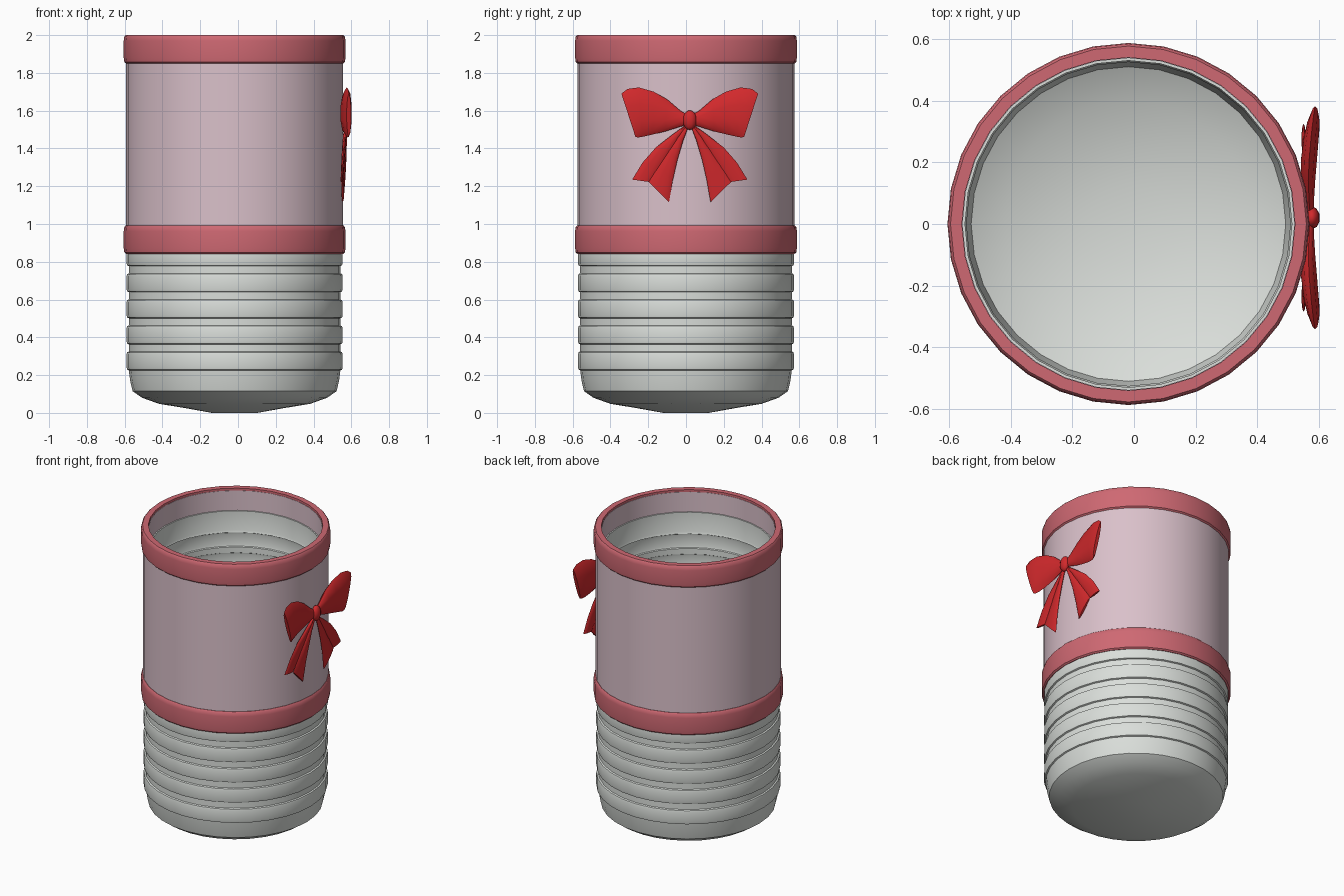
import bpy, bmesh, math

if "Cube" in bpy.data.objects:
    bpy.data.objects.remove(bpy.data.objects["Cube"])

CX = -0.018      # axis of the cup
BOW_Y = 0.02     # mirror line of the bow
SEG = 32


def material(name, rgb):
    m = bpy.data.materials.new(name)
    m.diffuse_color = (*rgb, 1)
    m.use_nodes = True
    m.node_tree.nodes["Principled BSDF"].inputs["Base Color"].default_value = m.diffuse_color
    return m


GREY = material("pale grey", (0.70, 0.73, 0.70))
PINK = material("pale pink", (0.70, 0.53, 0.59))
ROSE = material("rose", (0.62, 0.14, 0.17))
RED = material("red", (0.64, 0.022, 0.025))


def finish(name, bm, mat, angle=40):
    bmesh.ops.recalc_face_normals(bm, faces=bm.faces)
    me = bpy.data.meshes.new(name)
    bm.to_mesh(me)
    bm.free()
    me.materials.append(mat)
    ob = bpy.data.objects.new(name, me)
    bpy.context.collection.objects.link(ob)
    bpy.ops.object.select_all(action='DESELECT')
    ob.select_set(True)
    bpy.context.view_layer.objects.active = ob
    bpy.ops.object.shade_smooth_by_angle(angle=math.radians(angle))
    return ob


def lathe(name, profile, mat, closed=False, angle=40):
    """Spin a list of (radius, z) around the cup axis."""
    bm = bmesh.new()
    rings = []
    for r, z in profile:
        if r == 0:
            rings.append([bm.verts.new((CX, 0, z))] * SEG)
        else:
            rings.append([bm.verts.new((CX + r * math.cos(2 * math.pi * i / SEG),
                                        r * math.sin(2 * math.pi * i / SEG), z))
                          for i in range(SEG)])
    pairs = list(zip(rings, rings[1:]))
    if closed:
        pairs.append((rings[-1], rings[0]))
    for a, b in pairs:
        for i in range(SEG):
            j = (i + 1) % SEG
            bm.faces.new(list(dict.fromkeys((a[i], a[j], b[j], b[i]))))
    return finish(name, bm, mat, angle)


def ribs(count, r_out, r_in, z0=0.225, pitch=0.138, height=0.1):
    """Rounded ribs separated by narrow grooves."""
    pts = []
    for k in range(count):
        z = z0 + k * pitch
        pts += [(r_in, z), (r_out - 0.003, z + 0.004), (r_out, z + 0.016),
                (r_out, z + height - 0.016), (r_out - 0.003, z + height - 0.004),
                (r_in, z + height)]
    return pts


# Cup: domed base, ribbed outside, ribbed hollow inside
outer = [(0, 0), (0.12, 0.0), (0.26, 0.025), (0.40, 0.048), (0.49, 0.08), (0.54, 0.115),
         (0.553, 0.17), (0.56, 0.225)] + ribs(5, 0.572, 0.56)[1:]
inner = [(0, 0.03), (0.13, 0.03), (0.40, 0.08), (0.51, 0.14), (0.525, 0.225)]
inner += ribs(11, 0.535, 0.525)[1:] + [(0.53, 1.72), (0.53, 1.85)]
lathe("ribbed_cup", outer + [(0.56, 1.85)] + inner[::-1], GREY, angle=30)

# Sleeve around the upper cup
lathe("sleeve", [(0.575, 0.86), (0.575, 1.985), (0.538, 1.985), (0.538, 0.86)], PINK, closed=True)

# Two trim bands
for name, z in (("lower_band", 0.842), ("upper_band", 1.85)):
    lathe(name, [(0.54, z), (0.575, z), (0.584, z + 0.008), (0.587, z + 0.03),
                 (0.587, z + 0.12), (0.584, z + 0.142), (0.577, z + 0.15), (0.54, z + 0.15)],
          ROSE, closed=True)


def ribbon(name, rows, side):
    """Loft a puffed ribbon; each row is (y1, z1, y2, z2, x, half thickness)."""
    bm = bmesh.new()
    rings = []
    n = 10
    for y1, z1, y2, z2, x, t in rows:
        ring = []
        for i in range(n):
            a = 2 * math.pi * i / n
            f = 0.5 - 0.5 * math.cos(a)
            y = y1 + (y2 - y1) * f
            ring.append(bm.verts.new((x + t * math.sin(a), BOW_Y + side * y, z1 + (z2 - z1) * f)))
        rings.append(ring)
    for a, b in zip(rings, rings[1:]):
        for i in range(n):
            j = (i + 1) % n
            bm.faces.new((a[i], a[j], b[j], b[i]))
    bm.faces.new(rings[0])
    # Close the end as a strip so that a notched end stays clean
    e = rings[-1]
    for i in range(n // 2):
        quad = (e[i], e[i + 1], e[n - i - 1], e[(n - i) % n])
        bm.faces.new(list(dict.fromkeys(quad)))
    return finish(name, bm, RED, 50)


loop_rows = [(0.0, 1.57, 0.0, 1.53, 0.572, 0.012), (0.05, 1.60, 0.05, 1.515, 0.568, 0.016),
             (0.12, 1.66, 0.13, 1.49, 0.565, 0.024), (0.19, 1.70, 0.20, 1.473, 0.568, 0.027),
             (0.27, 1.723, 0.25, 1.462, 0.575, 0.025), (0.33, 1.715, 0.275, 1.458, 0.582, 0.021),
             (0.362, 1.69, 0.288, 1.462, 0.587, 0.012)]
# Each tail is two halves meeting at a crease, which forms the notched end
tail_outer = [(0.0, 1.54, 0.01, 1.53, 0.57, 0.008), (0.09, 1.475, 0.055, 1.46, 0.565, 0.009),
              (0.18, 1.405, 0.10, 1.385, 0.56, 0.010), (0.25, 1.325, 0.155, 1.30, 0.555, 0.009),
              (0.305, 1.235, 0.21, 1.222, 0.55, 0.007)]
tail_inner = [(0.012, 1.535, 0.005, 1.52, 0.57, 0.008), (0.062, 1.462, 0.035, 1.44, 0.567, 0.010),
              (0.11, 1.39, 0.065, 1.34, 0.564, 0.011), (0.165, 1.305, 0.09, 1.23, 0.56, 0.010),
              (0.218, 1.222, 0.11, 1.115, 0.555, 0.007)]
for label, side in (("left", -1), ("right", 1)):
    ribbon("bow_loop_" + label, loop_rows, side)
    ribbon("bow_tail_outer_" + label, tail_outer, side)
    ribbon("bow_tail_inner_" + label, tail_inner, side)

# Knot of the bow
bm = bmesh.new()
bmesh.ops.create_uvsphere(bm, u_segments=10, v_segments=8, radius=1)
for v in bm.verts:
    v.co = (0.577 + v.co.x * 0.026, BOW_Y + v.co.y * 0.037, 1.55 + v.co.z * 0.052)
finish("bow_knot", bm, RED, 60)
